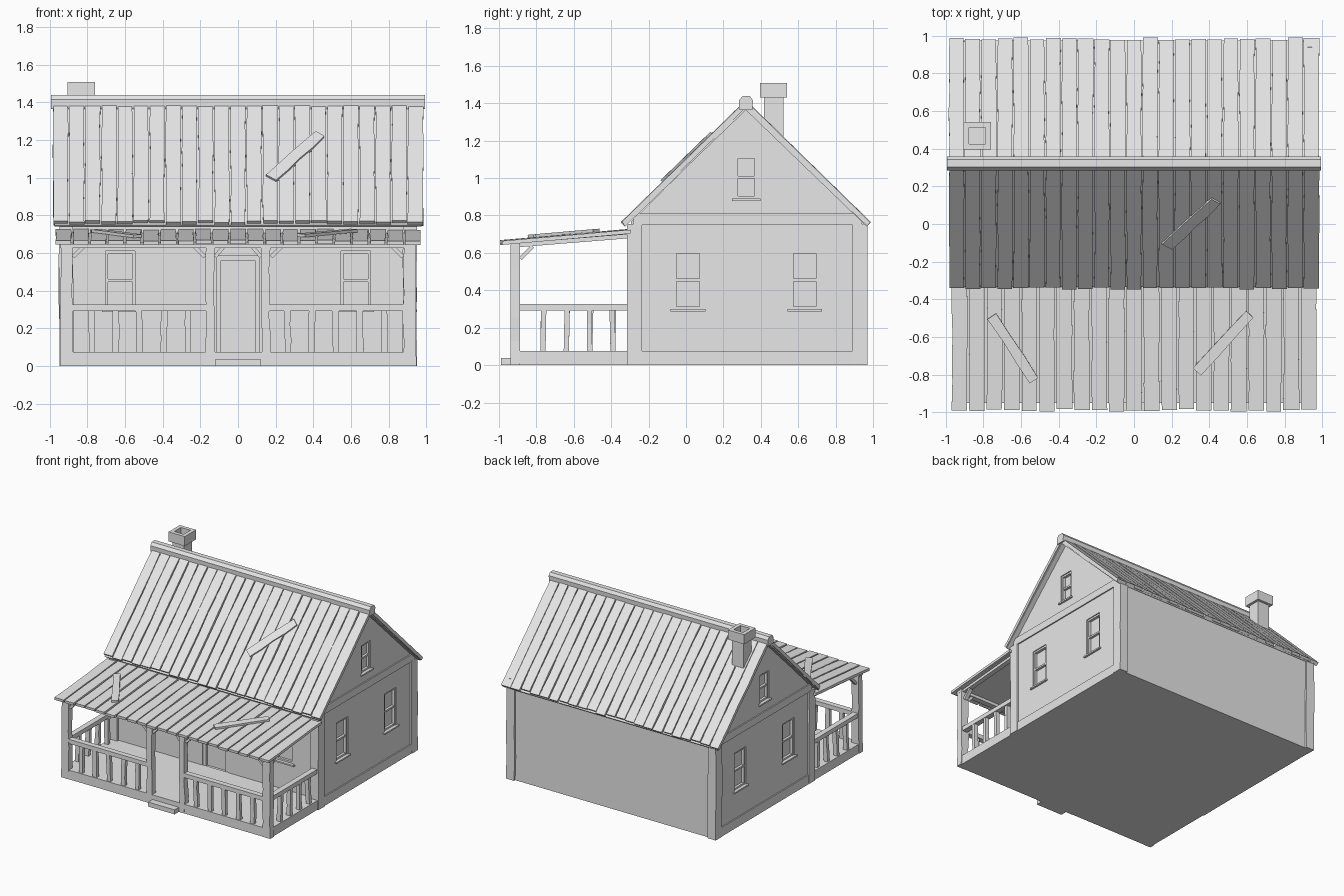
import bpy, bmesh, random
from mathutils import Vector, Matrix

random.seed(4)
cube = bpy.data.objects.get("Cube")
if cube:
    bpy.data.objects.remove(cube, do_unlink=True)

GREY = (0.8, 0.8, 0.8, 1)
mat = bpy.data.materials.new("weathered grey")
mat.use_nodes = True
mat.diffuse_color = GREY
mat.node_tree.nodes["Principled BSDF"].inputs["Base Color"].default_value = GREY


def finish(name, bm):
    bmesh.ops.recalc_face_normals(bm, faces=bm.faces)
    me = bpy.data.meshes.new(name)
    bm.to_mesh(me)
    bm.free()
    me.materials.append(mat)
    ob = bpy.data.objects.new(name, me)
    bpy.context.collection.objects.link(ob)
    return ob


def add_box(bm, x, y, z):
    """Box from (min, max) pairs."""
    lo, hi = Vector((x[0], y[0], z[0])), Vector((x[1], y[1], z[1]))
    m = Matrix.Translation((lo + hi) / 2) @ Matrix.Diagonal((*(hi - lo), 1))
    bmesh.ops.create_cube(bm, size=1, matrix=m)


def add_board(bm, p0, p1, width, thick, up=(0, 0, 1), wobble=0.0, rows=1):
    """Board from p0 to p1, with uneven edges when wobble is set."""
    p0, p1 = Vector(p0), Vector(p1)
    d = p1 - p0
    side = d.cross(Vector(up)).normalized()
    n = side.cross(d).normalized()
    rings = []
    for i in range(rows + 1):
        c = p0 + d * (i / rows)
        a = -width / 2 + random.uniform(-wobble, wobble)
        b = width / 2 + random.uniform(-wobble, wobble)
        rings.append([bm.verts.new(c + side * s + n * t) for s, t in
                      ((a, -thick / 2), (b, -thick / 2), (b, thick / 2), (a, thick / 2))])
    for r, q in zip(rings, rings[1:]):
        for k in range(4):
            j = (k + 1) % 4
            bm.faces.new((r[k], r[j], q[j], q[k]))
    bm.faces.new(rings[0][::-1])
    bm.faces.new(rings[-1])


def prism(name, profile, half):
    """Extrude a (y, z) profile along x."""
    bm = bmesh.new()
    f = bm.faces.new([bm.verts.new((-half, y, z)) for y, z in profile])
    ext = bmesh.ops.extrude_face_region(bm, geom=[f])
    bmesh.ops.translate(bm, vec=(2 * half, 0, 0),
                        verts=[v for v in ext["geom"] if isinstance(v, bmesh.types.BMVert)])
    return finish(name, bm)


WALL_X, FRONT, BACK, RIDGE = 0.935, -0.295, 0.955, 0.32

# House walls with gables
house = prism("house_walls", [(FRONT, 0), (BACK, 0), (BACK, 0.755),
                              (RIDGE, 1.37), (FRONT, 0.765)], WALL_X)

# Openings: wall axis, side, centre along the wall, half width, bottom, top
openings = []
for s in (-1, 1):
    openings += [("x", s, 0.01, 0.075, 0.3, 0.61), ("x", s, 0.635, 0.075, 0.3, 0.61),
                 ("x", s, 0.322, 0.058, 0.89, 1.12), ("y", s, 0.625 * s, 0.078, 0.3, 0.61)]
openings = openings + [("y", 0, 0, 0.115, 0.07, 0.585)]


def wall_box(bm, axis, s, u, depth, z):
    """Box on a wall: u along it, depth measured outward from its surface."""
    if axis == "x":
        a, b = s * (WALL_X + depth[0]), s * (WALL_X + depth[1])
        add_box(bm, sorted((a, b)), u, z)
    else:
        add_box(bm, u, (FRONT - depth[1], FRONT - depth[0]), z)


bm = bmesh.new()
for axis, s, c, h, z0, z1 in openings:
    wall_box(bm, axis, s, (c - h, c + h), (-0.03, 0.05), (z0, z1))
cutter = finish("opening_cutter", bm)
cutter.hide_render = True
mod = house.modifiers.new("openings", "BOOLEAN")
mod.object = cutter
mod.operation = "DIFFERENCE"
mod.solver = "EXACT"
bpy.context.view_layer.objects.active = house
bpy.ops.object.modifier_apply(modifier=mod.name)
bpy.data.objects.remove(cutter, do_unlink=True)

# Window sashes and sills, door frame
sash, sills, door = bmesh.new(), bmesh.new(), bmesh.new()
for axis, s, c, h, z0, z1 in openings:
    is_door = axis == "y" and s == 0
    target, t = (door, 0.025) if is_door else (sash, 0.014)
    for e in (-1, 1):
        wall_box(target, axis, s, sorted((c + e * h, c + e * (h - t))), (-0.035, -0.008), (z0, z1))
    wall_box(target, axis, s, (c - h, c + h), (-0.035, -0.008), (z1 - t, z1))
    if not is_door:
        mid = (z0 + z1) / 2
        for z in (z0, mid - t / 2):
            wall_box(sash, axis, s, (c - h, c + h), (-0.035, -0.01), (z, z + t))
        wall_box(sills, axis, s, (c - h - 0.018, c + h + 0.018), (-0.03, 0.016), (z0 - 0.012, z0))
finish("window_sashes", sash)
finish("window_sills", sills)
finish("door_frame", door)

# Corner posts and wall beams
posts, beams = bmesh.new(), bmesh.new()
for s in (-1, 1):
    for y in (-0.275, 0.93):
        add_board(posts, (s * 0.912, y, 0), (s * 0.912, y, 0.755), 0.075, 0.08,
                  (0, 1, 0), 0.004, 4)
    xs = sorted((s * 0.92, s * 0.945))
    add_box(beams, xs, (-0.28, 0.94), (0, 0.075))
    add_box(beams, xs, (-0.28, 0.94), (0.75, 0.81))
add_box(beams, (-0.9, 0.9), (-0.305, -0.28), (0.64, 0.74))
finish("corner_posts", posts)
finish("wall_beams", beams)

# Main roof: thin deck with uneven planks on both slopes
deck, planks = bmesh.new(), bmesh.new()
count = 23
pitch = 1.97 / count
for s in (-1, 1):
    up = (0, s, 1)
    add_board(deck, (0, RIDGE, 1.372), (0, RIDGE + s * 0.65, 0.745), 1.95, 0.012, up)
    for i in range(count):
        x = -0.985 + pitch * (i + 0.5)
        end = random.uniform(-0.008, 0.006)
        lift = random.uniform(-0.002, 0.003)
        add_board(planks, (x, RIDGE, 1.397 + lift),
                  (x, RIDGE + s * (0.655 + end), 0.757 - end + lift),
                  pitch - 0.007, 0.026, up, 0.0028, 5)
finish("roof_deck", deck)
finish("roof_planks", planks)

# Ridge cap
prism("ridge_cap", [(0.285, 1.365), (0.355, 1.365), (0.358, 1.415), (0.342, 1.438),
                    (0.302, 1.438), (0.283, 1.415)], 0.992)

# Chimney: shaft and open cap
bm = bmesh.new()
add_box(bm, (-0.885, -0.78), (0.418, 0.52), (1.15, 1.445))
for s in (-1, 1):
    x, y = -0.832 + s * 0.058, 0.468 + s * 0.058
    add_box(bm, (x - 0.015, x + 0.015), (0.395, 0.541), (1.43, 1.508))
    add_box(bm, (-0.889, -0.775), (y - 0.015, y + 0.015), (1.43, 1.508))
finish("chimney", bm)

# Porch floor and step
bm = bmesh.new()
add_box(bm, (-0.94, 0.94), (-0.935, -0.29), (0, 0.075))
finish("porch_floor", bm)
bm = bmesh.new()
add_box(bm, (-0.12, 0.12), (-0.99, -0.92), (0, 0.037))
finish("porch_step", bm)

# Porch posts, corner braces and roof beams
posts, braces, beams = bmesh.new(), bmesh.new(), bmesh.new()
for s in (-1, 1):
    for x, w in ((0.91, 0.065), (0.147, 0.048)):
        add_board(posts, (s * x, -0.912, 0), (s * x, -0.912, 0.645), w, 0.05, (0, 1, 0), 0.006, 5)
    for x, dx in ((0.875, -0.06), (0.175, 0.06), (0.122, -0.05)):
        add_board(braces, (s * x, -0.912, 0.58), (s * (x + dx), -0.912, 0.64), 0.02, 0.03, (0, 1, 0))
    add_board(braces, (s * 0.91, -0.885, 0.57), (s * 0.91, -0.82, 0.635), 0.03, 0.02, (0, -1, 1))
    add_board(beams, (s * 0.91, -0.935, 0.64), (s * 0.91, -0.29, 0.692), 0.04, 0.025)
add_box(beams, (-0.945, 0.945), (-0.935, -0.89), (0.628, 0.652))
finish("porch_posts", posts)
finish("porch_braces", braces)
finish("porch_beams", beams)

# Railings with balusters
rails, balusters = bmesh.new(), bmesh.new()
for s in (-1, 1):
    add_box(rails, sorted((s * 0.16, s * 0.91)), (-0.935, -0.89), (0.292, 0.327))
    add_box(rails, sorted((s * 0.89, s * 0.935)), (-0.91, -0.29), (0.292, 0.327))
    spots = [(s * (0.265 + 0.128 * i), -0.912) for i in range(5)]
    spots += [(s * 0.912, -0.765 + 0.125 * i) for i in range(4)]
    for x, y in spots:
        lean = random.uniform(-0.006, 0.006)
        add_board(balusters, (x, y, 0.07), (x + lean, y + lean, 0.295), 0.034, 0.028,
                  (0, 1, 0), 0.003, 3)
finish("porch_rails", rails)
finish("porch_balusters", balusters)

# Porch roof
deck, planks = bmesh.new(), bmesh.new()
add_board(deck, (0, -0.95, 0.651), (0, -0.3, 0.704), 1.9, 0.008)
count = 21
pitch = 1.945 / count
for i in range(count):
    x = -0.972 + pitch * (i + 0.5)
    end = random.uniform(-0.006, 0.01)
    lift = random.uniform(-0.003, 0.003)
    add_board(planks, (x, -0.99 + end, 0.656 + lift), (x, -0.297, 0.716 + lift),
              pitch - 0.011, 0.021, (0, 0, 1), 0.003, 5)
finish("porch_roof_deck", deck)
finish("porch_roof_planks", planks)

# Loose repair boards nailed on the roofs
bm = bmesh.new()
add_board(bm, (0.175, -0.115, 0.995), (0.435, 0.125, 1.228), 0.062, 0.02, (0, -1, 1), 0.005, 4)
add_board(bm, (-0.755, -0.49, 0.719), (-0.53, -0.83, 0.69), 0.052, 0.016, (0, -0.09, 1), 0.004, 3)
add_board(bm, (0.335, -0.785, 0.694), (0.615, -0.48, 0.72), 0.055, 0.016, (0, -0.09, 1), 0.004, 3)
finish("repair_boards", bm)
